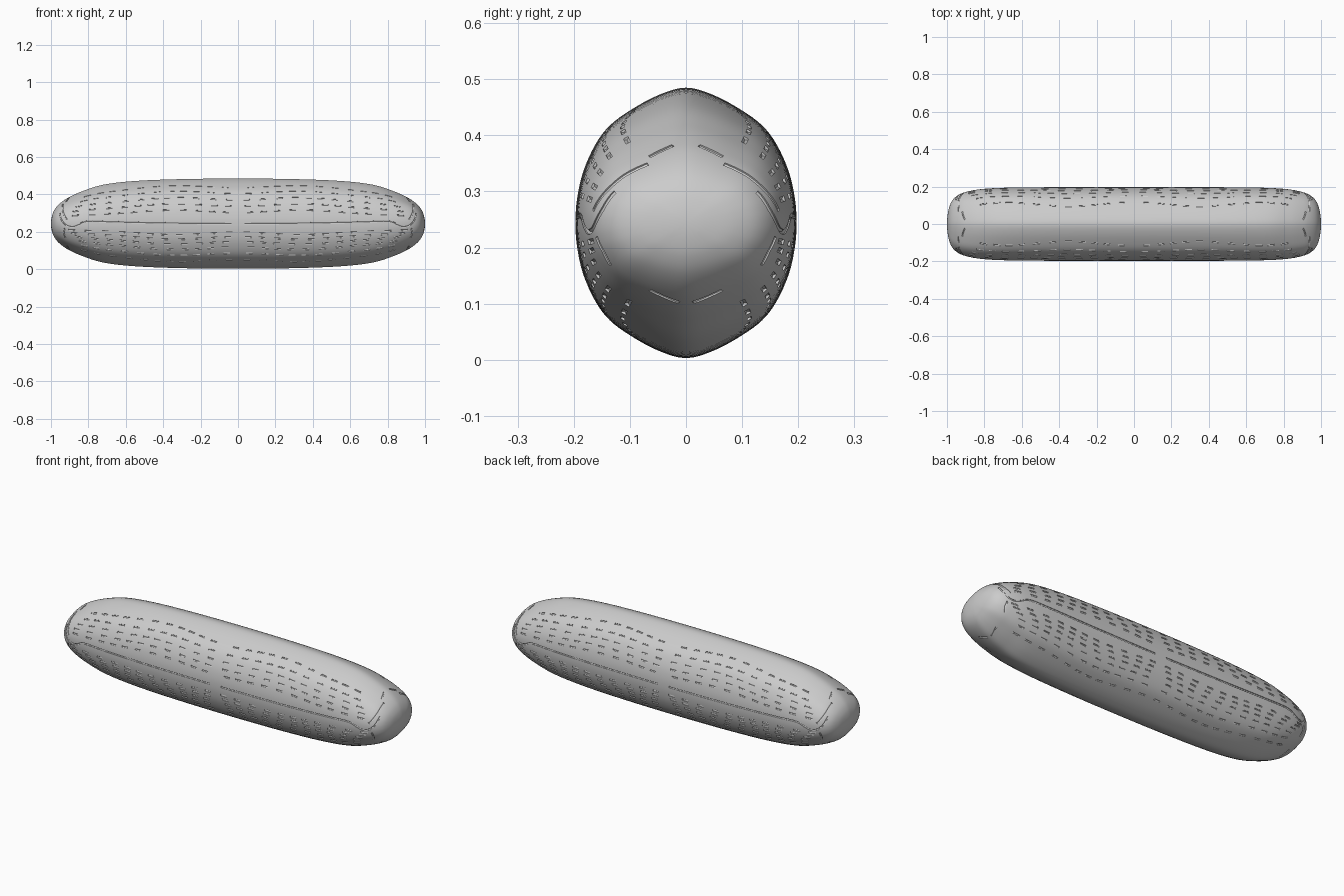
import bpy, bmesh, math
from mathutils import Vector

cube = bpy.data.objects.get("Cube")
if cube:
    bpy.data.objects.remove(cube)

MID = 0.244
# Half profile along the length: x, half width, half height
LENGTH = [(0, .197, .241), (.3, .197, .238), (.55, .196, .228), (.72, .193, .208),
          (.83, .185, .174), (.9, .171, .143), (.94, .155, .118), (.97, .128, .09),
          (.988, .09, .061), (.997, .045, .031), (1, 0, 0)]
# Quarter cross-section: width and height fractions
SECTION = [(0, 1), (.25, .945), (.5, .835), (.69, .72), (.82, .58), (.93, .38),
           (.985, .18), (1, 0)]


def smooth(points, steps, first, last):
    """Spline through points, given the phantom neighbours at each end."""
    pts = [Vector(p) for p in [first, *points, last]]
    out = []
    for a, b, c, d in zip(pts, pts[1:], pts[2:], pts[3:]):
        for i in range(steps):
            t = i / steps
            out.append(0.5 * (2 * b + (c - a) * t + (2 * a - 5 * b + 4 * c - d) * t * t
                              + (3 * b - a - 3 * c + d) * t ** 3))
    return out + [pts[-2]]


profile = smooth(LENGTH, 6, (-.3, .197, .238), (.997, -.045, -.031))
section = smooth(SECTION, 4, (-.25, .945), (.985, -.18))


def lookup(rows, key, value, col):
    for a, b in zip(rows, rows[1:]):
        lo, hi = sorted((a[key], b[key]))
        if lo <= value <= hi and hi > lo:
            return a[col] + (b[col] - a[col]) * (value - a[key]) / (b[key] - a[key])
    return rows[-1][col]


def on_side(x, dz):
    """Point on the +y, +x quarter at length x and height dz from the middle."""
    hy, hz = lookup(profile, 0, x, 1), lookup(profile, 0, x, 2)
    return Vector((x, hy * lookup(section, 1, min(abs(dz) / hz, 1), 0), dz))


def new_object(name, bm, mat):
    bmesh.ops.recalc_face_normals(bm, faces=bm.faces)
    mesh = bpy.data.meshes.new(name)
    bm.to_mesh(mesh)
    bm.free()
    mesh.materials.append(mat)
    ob = bpy.data.objects.new(name, mesh)
    bpy.context.collection.objects.link(ob)
    return ob


grey = bpy.data.materials.new("plain grey")
grey.use_nodes = True
grey.diffuse_color = (.6, .6, .6, 1)
grey.node_tree.nodes["Principled BSDF"].inputs["Base Color"].default_value = (.6, .6, .6, 1)

# Body: rings lofted along the length
half = section + [Vector((p.x, -p.y)) for p in section[-2::-1]]
ring = half + [Vector((-p.x, p.y)) for p in half[-2:0:-1]]
stations = [(-p.x, p.y, p.z) for p in profile[:0:-1]] + [tuple(p) for p in profile]
bm = bmesh.new()
loops = [[bm.verts.new((x, hy * p.x, MID + hz * p.y)) for p in ring] for x, hy, hz in stations]
for a, b in zip(loops, loops[1:]):
    for i in range(len(ring)):
        j = (i + 1) % len(ring)
        bm.faces.new((a[i], a[j], b[j], b[i]))
bmesh.ops.remove_doubles(bm, verts=bm.verts, dist=1e-6)
body = new_object("body", bm, grey)

# Grooves: stitched rows and a seam, as paths of (x, height from middle)
paths = []
for row in (.27, .41, .55, .69, .82, -.22, -.32, -.43, -.55, -.68, -.82):
    end = .9 - .1 * abs(row)
    for k in range(11):
        x = .04 + k * (end - .06) / 10 + .012 * math.sin(9 * row + k)
        def height(u):
            wave = .03 * math.cos(u * 9) * (1 if row > 0 else -1)
            return (row - wave) * lookup(profile, 0, u, 2)
        paths.append([(u, height(u)) for u in (x, x + .018, x + .036)])
paths.append([(.035, 0), (.2, .001), (.4, .003), (.55, .006), (.7, .01), (.78, .013),
              (.82, .009), (.85, -.005), (.88, -.016), (.91, -.012), (.93, .003),
              (.945, .025), (.952, .055)])
paths.append([(.912, .022), (.927, .045), (.938, .075), (.936, .105)])
paths.append([(.925, -.025), (.93, -.05), (.922, -.075)])
paths.append([(.918, .118), (.904, .138)])
paths.append([(.915, -.12), (.9, -.142)])

W, D = .0045, .005
bm = bmesh.new()
for path in paths:
    fine = path if len(path) < 4 else [tuple(p) for p in smooth(path, 3, path[0], path[-1])]
    pts = [on_side(*p) for p in fine]
    for sx in (1, -1):
        for sy in (1, -1):
            flip = Vector((sx, sy, 1))
            rings = []
            for i, (p, (x, dz)) in enumerate(zip(pts, fine)):
                along = (pts[min(i + 1, len(pts) - 1)] - pts[max(i - 1, 0)]).normalized()
                dx = on_side(x + .004, dz) - on_side(x - .004, dz)
                dv = on_side(x, dz + .004) - on_side(x, dz - .004)
                out = dv.cross(dx).normalized()
                across = along.cross(out).normalized()
                corners = [p + across * W * a + out * D * b
                           for a, b in ((-1, 1.5), (1, 1.5), (1, -.5), (0, -1), (-1, -.5))]
                rings.append([bm.verts.new(c * flip + Vector((0, 0, MID))) for c in corners])
            for a, b in zip(rings, rings[1:]):
                for i in range(5):
                    bm.faces.new((a[i], a[(i + 1) % 5], b[(i + 1) % 5], b[i]))
            bm.faces.new(rings[0])
            bm.faces.new(rings[-1])
cutter = new_object("groove_cutter", bm, grey)
cutter.hide_render = True

cut = body.modifiers.new("grooves", "BOOLEAN")
cut.operation, cut.solver, cut.object = "DIFFERENCE", "EXACT", cutter
bpy.ops.object.select_all(action="DESELECT")
bpy.context.view_layer.objects.active = body
body.select_set(True)
bpy.ops.object.modifier_apply(modifier=cut.name)
bpy.data.objects.remove(cutter)
bpy.ops.object.shade_smooth_by_angle(angle=math.radians(30))
